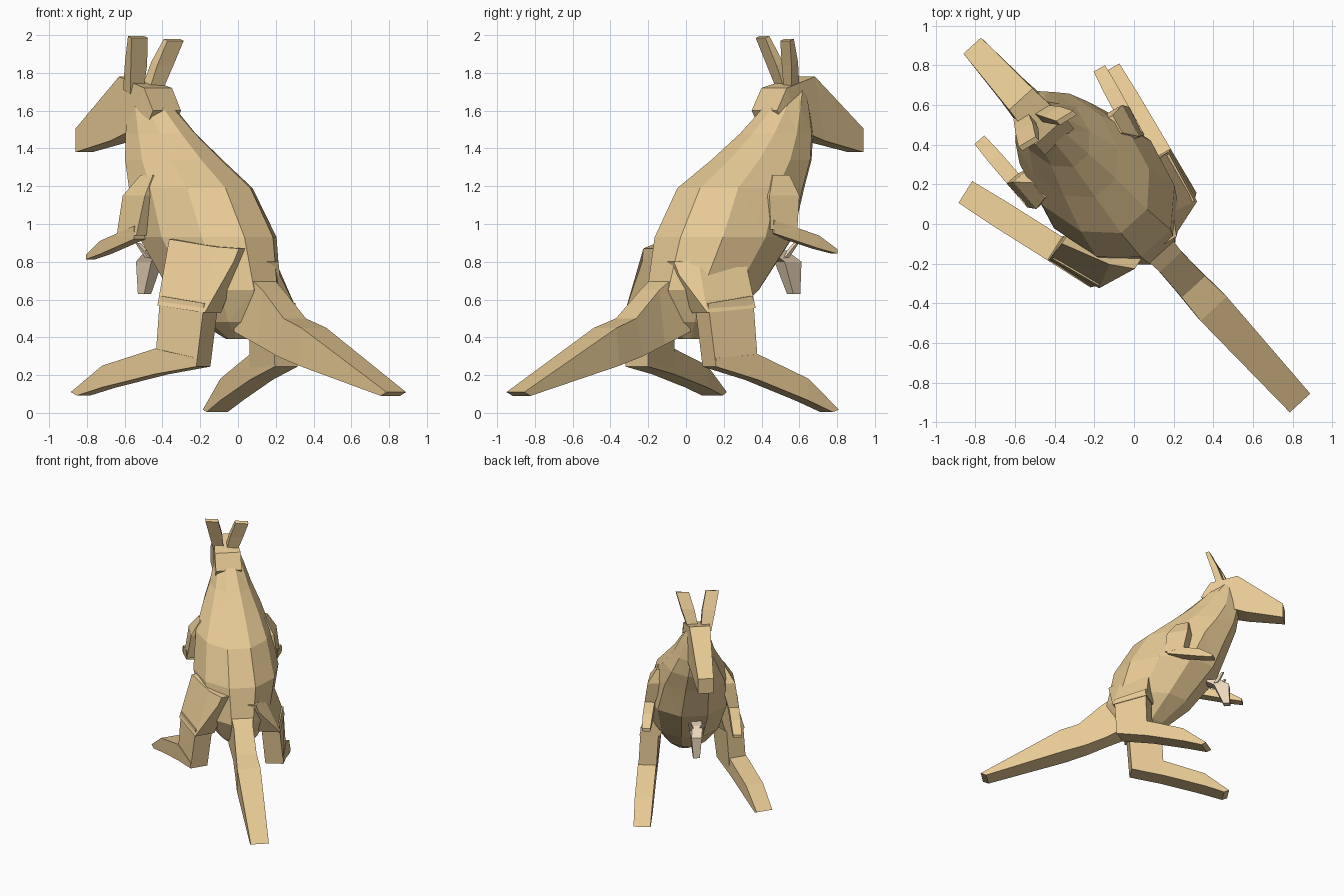
import bpy, bmesh
from math import cos, sin, pi, radians
from mathutils import Vector

if "Cube" in bpy.data.objects:
    bpy.data.objects.remove(bpy.data.objects["Cube"])


def material(name, color):
    m = bpy.data.materials.new(name)
    m.diffuse_color = color
    m.use_nodes = True
    m.node_tree.nodes["Principled BSDF"].inputs["Base Color"].default_value = m.diffuse_color
    return m


FUR = material("tan_fur", (0.80, 0.59, 0.30, 1))
PALE = material("pale_fur", (0.84, 0.68, 0.50, 1))


def make(name, rings, mat=FUR, tri=False):
    """Skin a list of equal-sized rings into a closed flat-shaded solid."""
    bm = bmesh.new()
    vs = [[bm.verts.new(p) for p in r] for r in rings]
    n = len(rings[0])
    for a, b in zip(vs, vs[1:]):
        for i in range(n):
            j = (i + 1) % n
            bm.faces.new((a[i], a[j], b[j], b[i]))
    bm.faces.new(vs[0][::-1])
    bm.faces.new(vs[-1])
    if tri:
        bmesh.ops.triangulate(bm, faces=bm.faces[:])
    bmesh.ops.recalc_face_normals(bm, faces=bm.faces[:])
    me = bpy.data.meshes.new(name)
    bm.to_mesh(me)
    bm.free()
    me.materials.append(mat)
    ob = bpy.data.objects.new(name, me)
    bpy.context.collection.objects.link(ob)
    return ob


def loft(name, anchor, heading, sections, mat=FUR, drop=0.0):
    """Boxy loft along a heading. Section: top s, top z, bottom s, bottom z, half width, top and bottom side shift."""
    h = radians(heading)
    d, l = Vector((cos(h), sin(h), 0)), Vector((-sin(h), cos(h), 0))
    o = Vector((anchor[0], anchor[1], 0))

    def at(s, z, lat):
        return o + d * s + l * lat + Vector((0, 0, z - drop * max(s, 0)))
    rings = []
    for st, zt, sb, zb, w, lt, lb in sections:
        rings.append([at(st, zt, lt - w), at(st, zt, lt + w), at(sb, zb, lb + w), at(sb, zb, lb - w)])
    return make(name, rings, mat)


def bar(name, sections, wide, thick, mat=FUR):
    """Four-sided bar through points. Section: x, y, z, half width, half thickness."""
    w, t = Vector(wide).normalized(), Vector(thick).normalized()
    rings = []
    for x, y, z, a, b in sections:
        p = Vector((x, y, z))
        rings.append([p - w * a - t * b, p + w * a - t * b, p + w * a + t * b, p - w * a + t * b])
    return make(name, rings, mat)


AXIS = 132.2
ah = radians(AXIS)
F, L = Vector((cos(ah), sin(ah), 0)), Vector((-sin(ah), cos(ah), 0))

# Torso: tilted egg of ten-sided rings (x, y, z, depth radius, width radius)
torso = [(0.0, 0.02, 0.39, 0.06, 0.06), (-0.03, 0.04, 0.48, 0.19, 0.16),
         (-0.07, 0.09, 0.65, 0.33, 0.26), (-0.16, 0.20, 0.93, 0.41, 0.32),
         (-0.25, 0.29, 1.19, 0.38, 0.28), (-0.34, 0.40, 1.34, 0.30, 0.22),
         (-0.41, 0.48, 1.48, 0.22, 0.155), (-0.46, 0.53, 1.62, 0.13, 0.11),
         (-0.50, 0.57, 1.72, 0.05, 0.07)]
rings = []
for k, (x, y, z, a, b) in enumerate(torso):
    off = pi / 10
    rings.append([Vector((x, y, z)) + F * a * 1.03 * cos(2 * pi * i / 10 + off)
                  + L * b * 1.03 * sin(2 * pi * i / 10 + off) for i in range(10)])
make("torso", rings, tri=True)

# Head: wedge narrowing to the muzzle
loft("head", (0, 0), AXIS, [
    (1.215, 1.505, 1.215, 1.38, 0.06, 0, 0),
    (0.85, 1.78, 0.92, 1.44, 0.08, 0, 0),
    (0.63, 1.72, 0.72, 1.50, 0.10, 0, 0),
    (0.56, 1.60, 0.62, 1.50, 0.10, 0, 0)])

# Ears
for side, base, mid, tip in (("left", (-0.555, 0.53, 1.70), (-0.54, 0.47, 1.85), (-0.53, 0.405, 1.99)),
                             ("right", (-0.46, 0.56, 1.70), (-0.40, 0.55, 1.85), (-0.34, 0.535, 1.975))):
    bar(side + "_ear", [(*base, 0.04, 0.03), (*mid, 0.05, 0.025), (*tip, 0.05, 0.015)],
        L + F * 0.2, F + Vector((0, 0, 0.4)))

# Tail: steep root wedge, then a long taper
loft("tail", (0.01, 0), -47.5, [
    (0.10, 0.76, 0.05, 0.43, 0.09, 0, 0),
    (0.26, 0.65, 0.22, 0.36, 0.075, 0, 0),
    (0.43, 0.50, 0.38, 0.30, 0.08, 0, 0),
    (0.58, 0.45, 0.56, 0.25, 0.09, 0, 0),
    (1.225, 0.11, 1.18, 0.09, 0.07, 0, 0)])

# Legs: thigh, shank and long foot on each side (k outward, dz lowers the right hip)
for side, k, anchor, heading, drop, dz, reach in (
        ("left", 1, (-0.20, -0.25), 147.7, 0.0, 0.0, 1.0),
        ("right", -1, (0.245, 0.14), 120.5, 0.125, -0.07, 0.96)):
    loft(side + "_thigh", anchor, heading, [
        (-0.16, 0.87 + dz, -0.14, 0.80 + dz, 0.04, -0.17 * k, -0.15 * k),
        (-0.04, 0.88 + dz, -0.06, 0.53, 0.08, -0.16 * k, -0.03 * k),
        (0.22, 0.92 + dz, 0.23, 0.57, 0.08, -0.12 * k, -0.02 * k)], drop=drop * 0.5)
    loft(side + "_shank", anchor, heading, [
        (-0.05, 0.58, -0.02, 0.25, 0.07, -0.03 * k, 0),
        (0.22, 0.62, 0.24, 0.24, 0.07, -0.02 * k, 0)])
    loft(side + "_foot", anchor, heading, [
        (-0.02, 0.29, -0.02, 0.245, 0.07, 0, 0),
        (0.24, 0.34, 0.24, 0.205, 0.07, 0, 0),
        (0.57 * reach, 0.25, 0.57 * reach, 0.135, 0.07, 0, 0),
        (0.77 * reach, 0.11, 0.73 * reach, 0.092, 0.065, 0, 0)], drop=drop)

# Arms: shoulder, upper arm and forearm
for side, shoulder, elbow, tip, dz in (("left", (-0.46, 0.19), (-0.56, 0.17), (-0.78, 0.425), -0.03),
                                       ("right", (-0.11, 0.49), (-0.02, 0.50), (-0.175, 0.785), 0.0)):
    d = Vector((tip[0] - elbow[0], tip[1] - elbow[1], 0)).normalized()
    n = Vector((-d.y, d.x, 0))
    bar(side + "_upper_arm", [
        (*shoulder, 1.26, 0.03, 0.05),
        ((shoulder[0] + elbow[0]) / 2, (shoulder[1] + elbow[1]) / 2, 1.15, 0.055, 0.09),
        (*elbow, 0.97 + dz, 0.04, 0.08)], n, d)
    e = Vector((elbow[0], elbow[1], 0)) - d * 0.06
    bar(side + "_forearm", [
        (e.x, e.y, 0.985 + dz, 0.04, 0.035),
        (elbow[0] * 0.35 + tip[0] * 0.65, elbow[1] * 0.35 + tip[1] * 0.65, 0.905 + dz, 0.038, 0.035),
        (*tip, 0.855 + dz, 0.033, 0.012)], n, (0, 0, 1))

# Young one peeking from the pouch: head and two ears
bar("young_head", [(-0.42, 0.46, 0.86, 0.04, 0.06), (-0.47, 0.54, 0.80, 0.04, 0.06),
                   (-0.495, 0.57, 0.63, 0.025, 0.025)], L, F, PALE)
for s in (-1, 1):
    p = Vector((-0.445, 0.50, 0.82)) + L * 0.03 * s
    q = p + L * 0.03 * s + F * 0.06 + Vector((0, 0, 0.08))
    bar(("right" if s < 0 else "left") + "_young_ear",
        [(*p, 0.02, 0.015), (*q, 0.012, 0.008)], L, F, PALE)
